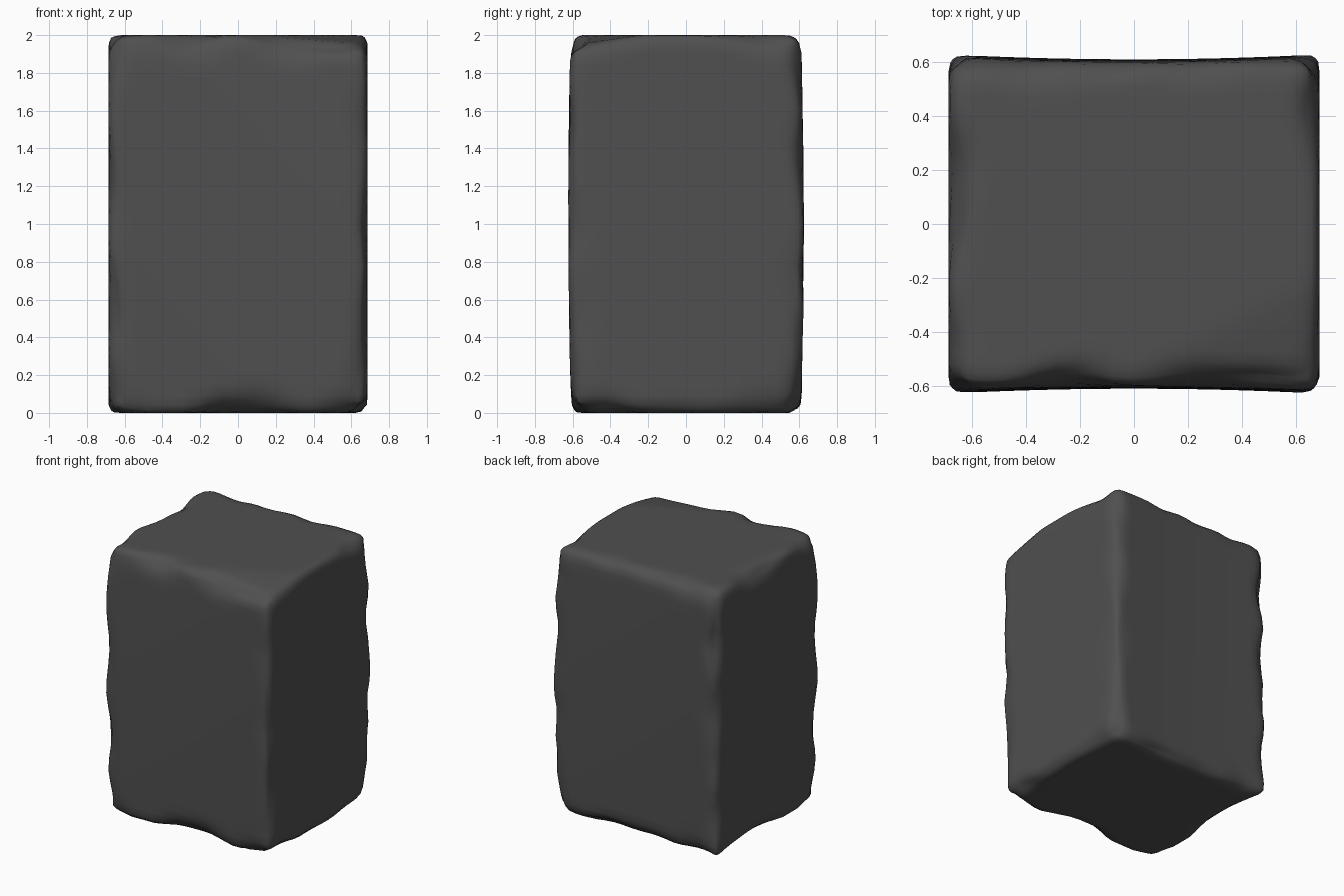
import bpy, bmesh, math
from mathutils import Vector, noise

if "Cube" in bpy.data.objects:
    bpy.data.objects.remove(bpy.data.objects["Cube"])

HALF = Vector((0.685, 0.61, 1.0))

mat = bpy.data.materials.new("dark stone")
mat.diffuse_color = (0.08, 0.08, 0.08, 1)
mat.use_nodes = True
mat.node_tree.nodes["Principled BSDF"].inputs["Base Color"].default_value = mat.diffuse_color

# Stone block: gridded cube, denser towards its edges
bm = bmesh.new()
bmesh.ops.create_cube(bm, size=2)
bmesh.ops.subdivide_edges(bm, edges=bm.edges[:], cuts=23, use_grid_fill=True)


def spread(t):
    return 0.45 * t + 0.55 * math.sin(t * math.pi / 2)


def worn(c):
    p = Vector(spread(c[i]) * HALF[i] for i in range(3))
    # uneven rounding radius gives chipped, wavy edges
    n = noise.noise(p * 3.6 + Vector((3.1, 7.7, 1.3)))
    r = min(0.17, max(0.045, 0.095 + 0.11 * n))
    inner = Vector(max(-(HALF[i] - r), min(HALF[i] - r, p[i])) for i in range(3))
    d = p - inner
    if d.length > 1e-6:
        p = inner + d.normalized() * r
    # sides bow gently: bulging at mid height, hollow at mid width
    p.y *= 1 + 0.02 * (1 - p.z ** 2) - 0.03 * (1 - (p.x / HALF.x) ** 2) + 0.008
    # large sloping chip on the front right top corner
    over = 0.12 * (p.x - 0.25) - 0.25 * (p.y + 0.42)
    if p.z > 0.8 and over > 0:
        p.z -= over * 0.6 * (p.z - 0.8) / 0.2
    return p


for v in bm.verts:
    v.co = worn(v.co.copy()) + Vector((0, 0, 1))

mesh = bpy.data.meshes.new("stone_block")
bm.to_mesh(mesh)
bm.free()
for f in mesh.polygons:
    f.use_smooth = True
mesh.materials.append(mat)
block = bpy.data.objects.new("stone_block", mesh)
bpy.context.collection.objects.link(block)
